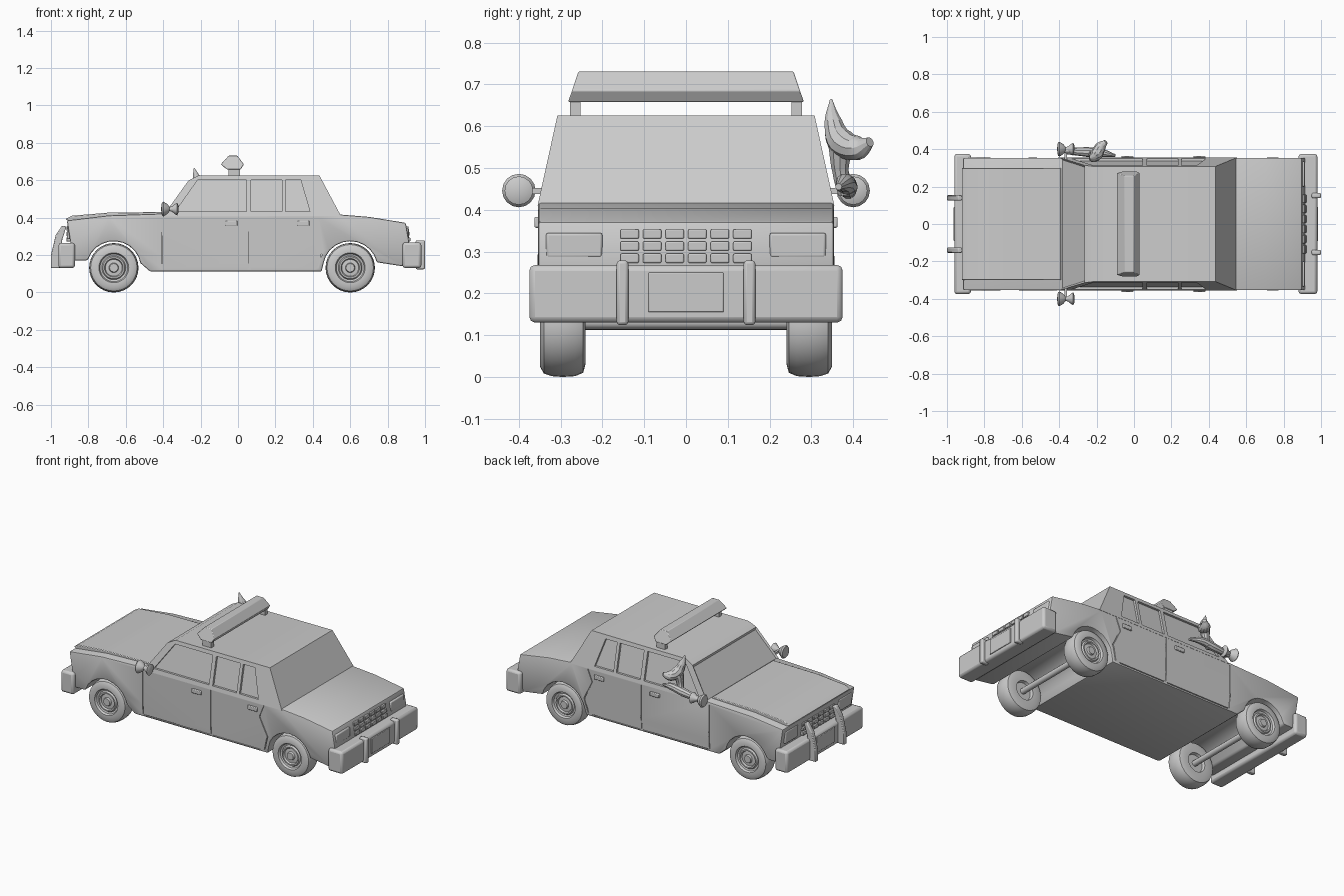
import bpy, bmesh, math
from mathutils import Vector

if "Cube" in bpy.data.objects:
    bpy.data.objects.remove(bpy.data.objects["Cube"])


def finish(name, bm, bevel=0.0, segs=2):
    bmesh.ops.recalc_face_normals(bm, faces=bm.faces)
    me = bpy.data.meshes.new(name)
    bm.to_mesh(me)
    bm.free()
    ob = bpy.data.objects.new(name, me)
    bpy.context.collection.objects.link(ob)
    if bevel:
        m = ob.modifiers.new("bevel", 'BEVEL')
        m.width, m.segments, m.angle_limit = bevel, segs, math.radians(35)
    return ob


def add_prism(bm, pts, y0, y1):
    """Side profile (x, z) spanned between two y functions of z."""
    a = [bm.verts.new((x, y0(z), z)) for x, z in pts]
    b = [bm.verts.new((x, y1(z), z)) for x, z in pts]
    n = len(pts)
    bm.faces.new(a)
    bm.faces.new(b[::-1])
    for i in range(n):
        bm.faces.new((a[i], b[i], b[(i + 1) % n], a[(i + 1) % n]))


def prism(name, pts, y0, y1, bevel=0.0):
    bm = bmesh.new()
    add_prism(bm, pts, y0, y1)
    return finish(name, bm, bevel)


def rect(x0, x1, z0, z1):
    return [(x0, z0), (x1, z0), (x1, z1), (x0, z1)]


def box(name, x0, x1, y0, y1, z0, z1, bevel=0.0):
    return prism(name, rect(x0, x1, z0, z1), lambda z: y0, lambda z: y1, bevel)


def lathe(name, prof, loc, axis, n=28):
    """Revolve (radius, offset) pairs around the given axis."""
    bm = bmesh.new()
    rings = []
    for r, t in prof:
        ring = []
        for i in range(n):
            c, s = r * math.cos(2 * math.pi * i / n), r * math.sin(2 * math.pi * i / n)
            ring.append(bm.verts.new(Vector((t, c, s) if axis == 'X' else (c, t, s)) + Vector(loc)))
        rings.append(ring)
    for a, b in zip(rings, rings[1:]):
        for i in range(n):
            bm.faces.new((a[i], a[(i + 1) % n], b[(i + 1) % n], b[i]))
    bm.faces.new(rings[0])
    bm.faces.new(rings[-1])
    return finish(name, bm)


def carve(target, pts_list, half, depth):
    """Cut shallow panels and grooves into both sides."""
    bm = bmesh.new()
    for pts in pts_list:
        for s in (1, -1):
            add_prism(bm, pts, lambda z: s * (half(z) - depth), lambda z: s * (half(z) + 0.05))
    cutter = finish("cutter", bm)
    cutter.hide_render = True
    m = target.modifiers.new("carve", 'BOOLEAN')
    m.operation, m.object, m.solver = 'DIFFERENCE', cutter, 'EXACT'
    bpy.context.view_layer.objects.active = target
    for mod in [q.name for q in target.modifiers]:
        bpy.ops.object.modifier_apply(modifier=mod)
    bpy.data.objects.remove(cutter)


def blob(name, pts):
    """Tapered round limb along (x, y, z, radius) points."""
    cu = bpy.data.curves.new(name, 'CURVE')
    cu.dimensions = '3D'
    cu.bevel_depth, cu.bevel_resolution, cu.use_fill_caps, cu.resolution_u = 1.0, 3, True, 5
    sp = cu.splines.new('BEZIER')
    sp.bezier_points.add(len(pts) - 1)
    for p, (x, y, z, r) in zip(sp.bezier_points, pts):
        p.co, p.radius = (x, y, z), r
        p.handle_left_type = p.handle_right_type = 'AUTO'
    ob = bpy.data.objects.new(name, cu)
    bpy.context.collection.objects.link(ob)
    bpy.ops.object.select_all(action='DESELECT')
    ob.select_set(True)
    bpy.context.view_layer.objects.active = ob
    bpy.ops.object.convert(target='MESH')


def arch(cx, a0, a1, n=11):
    angs = [math.radians(a0 + (a1 - a0) * i / (n - 1)) for i in range(n)]
    return [(cx + 0.145 * math.cos(a), 0.132 + 0.142 * math.sin(a)) for a in angs]


FRONT, REAR = -0.664, 0.60
body_half = lambda z: 0.354 - max(0, 0.2 - z) * 0.08
cabin_half = lambda z: 0.354 - (z - 0.415) * 0.22

# Lower body with full-width wheel arches
profile = ([(-0.88, 0.17), (-0.81, 0.17)] + arch(FRONT, 160, 10) + [(-0.47, 0.112), (0.447, 0.112)]
           + arch(REAR, 170, 12) + [(0.88, 0.14), (0.915, 0.27), (0.897, 0.372), (0.70, 0.404),
           (0.54, 0.417), (-0.40, 0.422), (-0.69, 0.412), (-0.915, 0.385), (-0.895, 0.26)])
body = prism("lower_body", profile, lambda z: -body_half(z), body_half, 0.008)
g = 0.005
carve(body, [rect(0.058, 0.058 + g, 0.13, 0.405), rect(-0.41, -0.41 + g, 0.13, 0.405),
             rect(-0.40, 0.05, 0.122, 0.122 + g), rect(0.07, 0.40, 0.122, 0.122 + g),
             [(0.43, 0.13), (0.455, 0.22), (0.40, 0.33), (0.43, 0.405), (0.425, 0.405),
              (0.394, 0.33), (0.449, 0.22), (0.424, 0.13)]], body_half, 0.006)

# Raised hood panel with front lip
prism("hood", [(-0.90, 0.38), (-0.922, 0.392), (-0.89, 0.410), (-0.69, 0.427), (-0.39, 0.43), (-0.39, 0.40)],
      lambda z: -0.30, lambda z: 0.30, 0.004)

# Cabin with inset windscreen, rear screen and side windows
bm = bmesh.new()
add_prism(bm, [(-0.40, 0.41), (-0.265, 0.598), (-0.215, 0.624), (0.435, 0.626), (0.55, 0.41)],
          lambda z: -cabin_half(z), cabin_half)
bmesh.ops.recalc_face_normals(bm, faces=bm.faces)
screen = [f for f in bm.faces if f.normal.x < -0.7]
bmesh.ops.inset_individual(bm, faces=screen, thickness=0.014, depth=-0.008)
cabin = finish("cabin", bm)
carve(cabin, [[(-0.335, 0.432), (0.045, 0.432), (0.045, 0.602), (-0.215, 0.602)],
              rect(0.07, 0.235, 0.432, 0.602),
              [(0.255, 0.432), (0.385, 0.432), (0.335, 0.602), (0.255, 0.602)]], cabin_half, 0.014)

# Door handles
for s in (1, -1):
    for x in (-0.035, 0.35):
        box("door_handle", x - 0.033, x + 0.033, s * 0.350, s * 0.363, 0.357, 0.383, 0.004)

# Wheels and axles
tyre = [(0.004, 0.345), (0.022, 0.345), (0.026, 0.334), (0.045, 0.332), (0.05, 0.342), (0.058, 0.342),
        (0.064, 0.332), (0.074, 0.335), (0.08, 0.348), (0.108, 0.349), (0.124, 0.340), (0.13, 0.322),
        (0.132, 0.295), (0.13, 0.265), (0.122, 0.246), (0.10, 0.24), (0.06, 0.242), (0.055, 0.26), (0.004, 0.26)]
for x in (FRONT, REAR):
    for s in (1, -1):
        lathe("wheel", [(r, t * s) for r, t in tyre], (x, 0, 0.132), 'Y', 32)
    lathe("axle", [(0.018, -0.27), (0.018, 0.27)], (x, 0, 0.132), 'Y', 12)

# Bumpers, plates and guards
box("front_bumper", -0.96, -0.872, -0.375, 0.375, 0.13, 0.265, 0.014)
box("rear_bumper", 0.88, 0.98, -0.375, 0.375, 0.13, 0.268, 0.014)
for x, s in ((-0.96, -1), (0.98, 1)):
    box("plate", x - 0.005, x + 0.005, -0.09, 0.09, 0.155, 0.25, 0.003)
guard = [(-1.0, 0.13), (-1.0, 0.20), (-0.975, 0.305), (-0.94, 0.358), (-0.918, 0.352),
         (-0.94, 0.28), (-0.95, 0.13)]
for s in (1, -1):
    y = s * 0.14
    prism("front_guard", guard, lambda z: y - 0.014, lambda z: y + 0.014, 0.005)
    box("rear_guard", 0.95, 1.0, s * 0.152 - 0.014, s * 0.152 + 0.014, 0.124, 0.279, 0.008)

# Front grille, headlights, rear light grid
for i in range(6):
    for j in range(3):
        y, z = -0.135 + 0.054 * i, 0.284 + 0.029 * j
        box("grille_cell", -0.917, -0.88, y - 0.022, y + 0.022, z - 0.011, z + 0.011, 0.003)
        box("rear_light_cell", 0.89, 0.921 - 0.005 * j, y - 0.022, y + 0.022, z - 0.011, z + 0.011, 0.003)
for s in (1, -1):
    box("headlight", -0.914, -0.88, s * 0.20, s * 0.325, 0.285, 0.36, 0.006)
    box("tail_light", 0.88, 0.913, s * 0.20, s * 0.335, 0.285, 0.345, 0.006)

# Roof light bar with sloped ends, on posts
bar = [(-0.092, 0.685), (-0.05, 0.731), (-0.003, 0.731), (0.031, 0.685), (0.015, 0.658), (-0.06, 0.658)]
bar_half = lambda z: 0.282 - (z - 0.658) * 0.34
prism("light_bar", bar, lambda z: -bar_half(z), bar_half, 0.003)
for s in (1, -1):
    box("light_bar_post", -0.05, 0.01, s * 0.252, s * 0.278, 0.615, 0.665)

# Hourglass side mirrors
mirror = [(0.006, -0.046), (0.034, -0.042), (0.040, -0.034), (0.026, -0.012), (0.011, 0.0),
          (0.014, 0.012), (0.030, 0.032), (0.034, 0.040), (0.02, 0.046)]
for s in (1, -1):
    lathe("side_mirror", mirror, (-0.365, s * 0.40, 0.446), 'X', 16)
    box("mirror_stem", -0.372, -0.358, s * 0.345, s * 0.40, 0.438, 0.452)

# Curled ornament with a limb, by the driver's window
blob("ornament_limb", [(-0.10, 0.365, 0.455, 0.008), (-0.17, 0.38, 0.465, 0.022),
                       (-0.25, 0.385, 0.455, 0.026), (-0.37, 0.39, 0.44, 0.016)])
blob("ornament_neck", [(-0.23, 0.385, 0.44, 0.022), (-0.22, 0.37, 0.49, 0.02), (-0.21, 0.37, 0.55, 0.03)])
blob("ornament_crescent", [(-0.235, 0.347, 0.664, 0.003), (-0.22, 0.352, 0.61, 0.022),
                           (-0.20, 0.372, 0.562, 0.034), (-0.18, 0.41, 0.548, 0.03),
                           (-0.15, 0.44, 0.562, 0.012)])

# Smooth shading with sharp creases
bpy.ops.object.select_all(action='SELECT')
bpy.context.view_layer.objects.active = body
bpy.ops.object.shade_smooth_by_angle(angle=math.radians(32))
